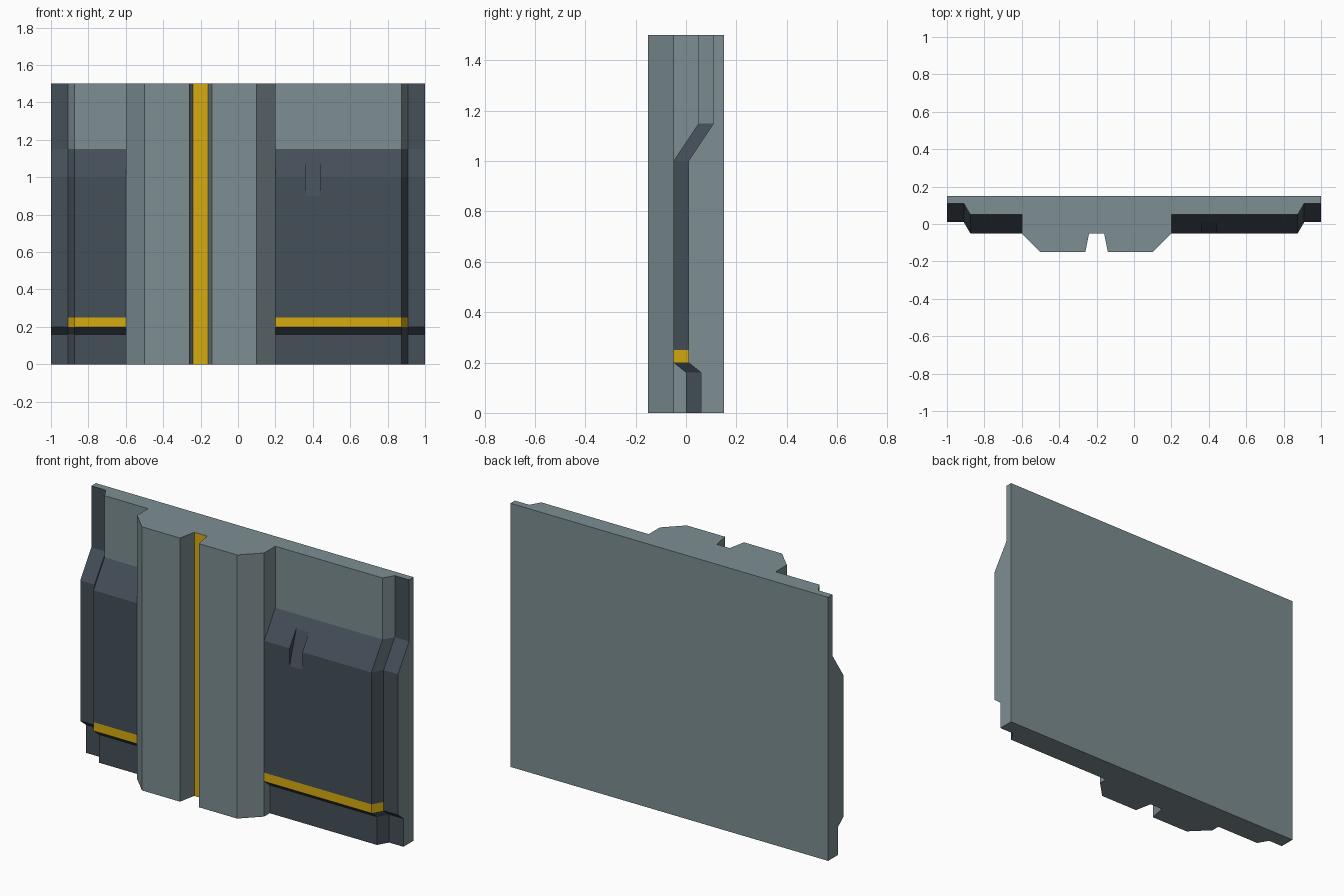
import bpy, bmesh

if "Cube" in bpy.data.objects:
    bpy.data.objects.remove(bpy.data.objects["Cube"])

HEIGHT, BACK = 1.5, 0.15


def material(name, rgb):
    m = bpy.data.materials.new(name)
    m.diffuse_color = (*rgb, 1)
    m.use_nodes = True
    m.node_tree.nodes["Principled BSDF"].inputs["Base Color"].default_value = m.diffuse_color
    return m


MATS = [material("steel_grey", (0.205, 0.268, 0.288)),
        material("dark_slate", (0.058, 0.077, 0.098)),
        material("warning_yellow", (0.67, 0.41, 0.005))]
GREY, DARK, YELLOW = range(3)


def finish(bm, name):
    bmesh.ops.remove_doubles(bm, verts=bm.verts, dist=1e-5)
    bmesh.ops.recalc_face_normals(bm, faces=bm.faces)
    me = bpy.data.meshes.new(name)
    bm.to_mesh(me)
    bm.free()
    for m in MATS:
        me.materials.append(m)
    ob = bpy.data.objects.new(name, me)
    bpy.context.collection.objects.link(ob)
    return ob


def add_face(bm, pts, mat):
    f = bm.faces.new([bm.verts.new(p) for p in pts])
    f.material_index = mat


# Pillar: plan outline with a channel, extruded to full height
outline = [(-0.6, BACK), (-0.6, -0.05), (-0.5, -0.15), (-0.26, -0.15), (-0.24, -0.05),
           (-0.16, -0.05), (-0.14, -0.15), (0.1, -0.15), (0.2, -0.05), (0.2, BACK)]
bm = bmesh.new()
for z in (0, HEIGHT):
    add_face(bm, [(x, y, z) for x, y in outline], GREY)
for i, (a, b) in enumerate(zip(outline, outline[1:] + outline[:1])):
    channel_floor = i == 4
    add_face(bm, [(*a, 0), (*b, 0), (*b, HEIGHT), (*a, HEIGHT)],
             YELLOW if channel_floor else GREY)
finish(bm, "channelled_pillar")

# Side panels: a (z, y) profile swept outward, set back by 0.06 at the outer edge
PROFILE = [(0, 0), (0.16, 0), (0.2, -0.05), (0.25, -0.05), (0.9, -0.05),
           (1.0, -0.05), (1.09, 0.01), (1.15, 0.05), (HEIGHT, 0.05)]


def side_panel(name, side, inner, notch=None):
    stations = [(inner, 0), (0.875, 0), (0.91, 0.06), (1.0, 0.06)]
    if notch:
        stations[1:1] = [(x, 0) for x in notch]
    bm = bmesh.new()
    for (x0, d0), (x1, d1) in zip(stations, stations[1:]):
        prof = PROFILE
        if notch and x0 == notch[0]:
            # Grip notch: the floor ramps straight past the shoulder
            prof = [p for p in PROFILE if p[0] != 1.0]
        for (z0, y0), (z1, y1) in zip(prof, prof[1:]):
            mat = DARK
            if x1 < 0.95 and z0 == 1.15:
                mat = GREY
            elif x1 < 0.95 and z0 == 0.2:
                mat = YELLOW
            add_face(bm, [(side * x0, y0 + d0, z0), (side * x1, y0 + d1, z0),
                          (side * x1, y1 + d1, z1), (side * x0, y1 + d0, z1)], mat)
    # Notch cheeks
    for x in notch or ():
        add_face(bm, [(side * x, y, z) for z, y in PROFILE[4:7]], DARK)
    # Top, bottom, back and outer end
    for z, y in (PROFILE[0], PROFILE[-1]):
        add_face(bm, [(side * x, y + d, z) for x, d in stations]
                 + [(side, BACK, z), (side * inner, BACK, z)], GREY)
    add_face(bm, [(side * x, BACK, z) for x, z in
                  ((inner, 0), (1, 0), (1, HEIGHT), (inner, HEIGHT))], GREY)
    add_face(bm, [(side, y + 0.06, z) for z, y in PROFILE]
             + [(side, BACK, HEIGHT), (side, BACK, 0)], GREY)
    finish(bm, name)


side_panel("left_wall_panel", -1, 0.6)
side_panel("right_wall_panel", 1, 0.2, notch=(0.36, 0.44))
